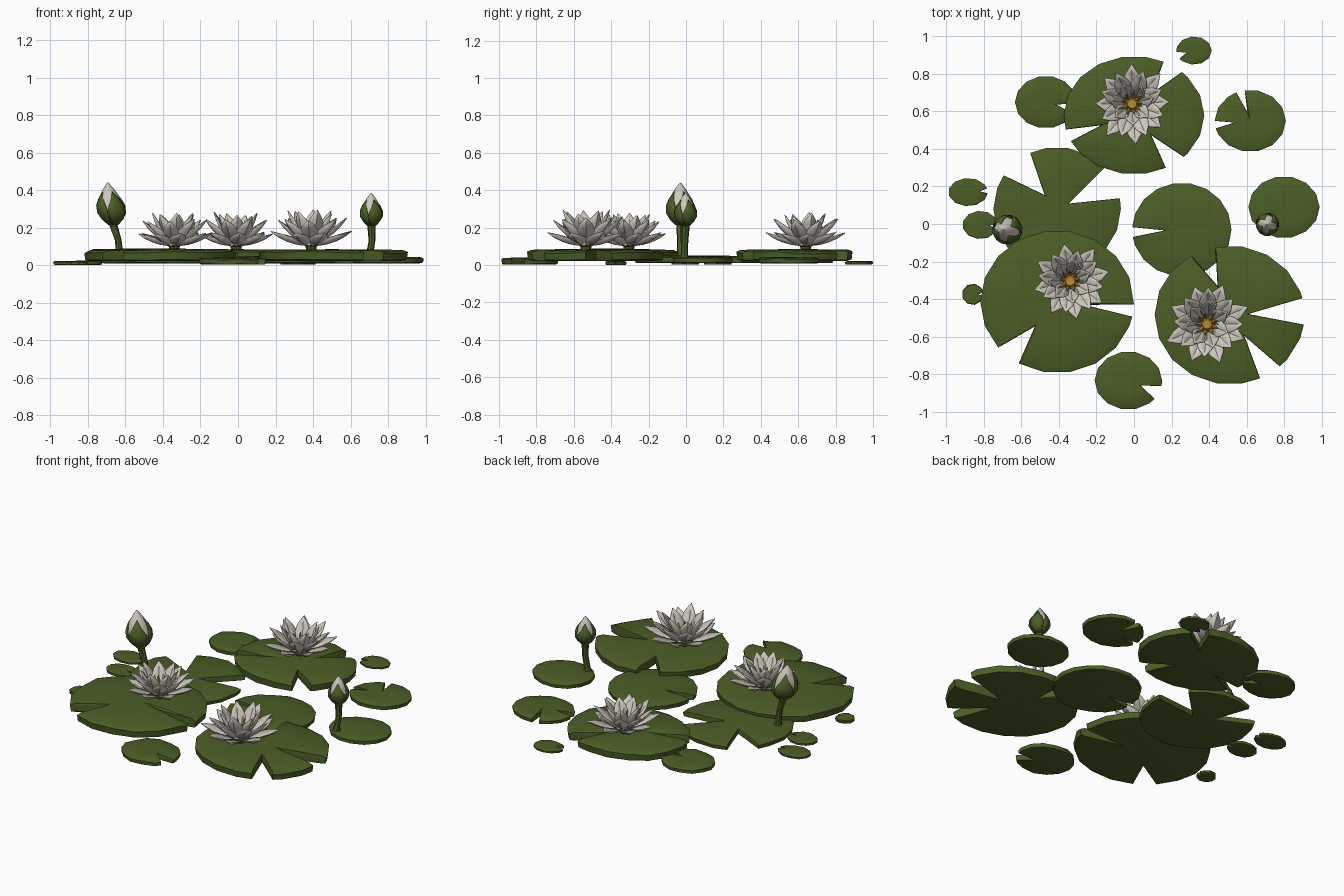
import bpy, bmesh, math, random
from mathutils import Vector, Matrix

if "Cube" in bpy.data.objects:
    bpy.data.objects.remove(bpy.data.objects["Cube"])

random.seed(4)


def material(name, col):
    m = bpy.data.materials.new(name)
    m.diffuse_color = (*col, 1)
    m.use_nodes = True
    m.node_tree.nodes["Principled BSDF"].inputs["Base Color"].default_value = m.diffuse_color
    return m


GREEN = material("leaf green", (0.07, 0.112, 0.02))
WHITE = material("petal white", (0.61, 0.57, 0.50))
GOLD = material("stamen gold", (0.48, 0.26, 0.035))


def finish(bm, name, mat, thick=0, angle=30):
    bmesh.ops.recalc_face_normals(bm, faces=bm.faces)
    me = bpy.data.meshes.new(name)
    bm.to_mesh(me)
    bm.free()
    ob = bpy.data.objects.new(name, me)
    bpy.context.collection.objects.link(ob)
    me.materials.append(mat)
    if thick:
        s = ob.modifiers.new("thickness", 'SOLIDIFY')
        s.thickness = thick
        s.offset = 0
    bpy.ops.object.select_all(action='DESELECT')
    ob.select_set(True)
    bpy.context.view_layer.objects.active = ob
    bpy.ops.object.shade_smooth_by_angle(angle=math.radians(angle))
    return ob


def bridge(bm, a, b):
    n = len(a)
    for i in range(n):
        bm.faces.new((a[i], a[(i + 1) % n], b[(i + 1) % n], b[i]))


def fan(bm, ring, point):
    c = bm.verts.new(point)
    for i in range(len(ring)):
        bm.faces.new((ring[i], ring[(i + 1) % len(ring)], c))


# Lily pad: an elliptical slab with V notches (angle, half width, depth fraction)
def pad(name, cx, cy, rx, ry, z0, z1, notches, sides=18):
    pts = []
    for i in range(sides):
        a = 360 * i / sides
        if all(abs((a - n[0] + 180) % 360 - 180) > n[1] + 4 for n in notches):
            pts.append((a, 1.0))
    for a, w, d in notches:
        pts += [((a - w) % 360, 1.0), (a % 360, d), ((a + w) % 360, 1.0)]
    pts.sort()
    wave = [random.uniform(-0.12, 0.12) * (z1 - z0) for _ in pts]
    h = z1 - z0
    bm = bmesh.new()

    def ring(s, z, k):
        return [bm.verts.new((cx + rx * r * s * math.cos(math.radians(a)),
                              cy + ry * r * s * math.sin(math.radians(a)),
                              z + k * w)) for (a, r), w in zip(pts, wave)]
    rings = [ring(0.5, z1 - 0.04 * h, 0.3), ring(0.93, z1 - 0.12 * h, 0.8),
             ring(1.0, z1 - 0.3 * h, 1), ring(0.985, z0 + 0.1 * h, 0.5),
             ring(0.9, z0, 0)]
    for a, b in zip(rings, rings[1:]):
        bridge(bm, a, b)
    fan(bm, rings[0], (cx, cy, z1))
    fan(bm, rings[-1], (cx, cy, z0 + 0.1 * h))
    finish(bm, name, GREEN)


pad("back_large_pad", 0, .58, .375, .315, .022, .085,
    [(56, 9, .45), (200, 6, .5), (306, 9, .42)])
pad("front_right_large_pad", .51, -.485, .40, .37, .022, .085,
    [(111, 10, .45), (3, 11, .25), (303, 9, .36)])
pad("front_left_large_pad", -.41, -.415, .41, .38, .022, .088,
    [(353, 5, .36), (230, 10, .45)])
pad("centre_pad", .255, -.03, .265, .25, .01, .05, [(183, 6, .34)])
pad("left_middle_pad", -.41, .08, .34, .33, .01, .05, [(131, 16, .3), (26, 16, .2)])
pad("back_left_pad", -.47, .65, .165, .14, .01, .045, [(345, 12, .35)], 14)
pad("back_right_pad", .62, .55, .19, .165, .008, .042, [(106, 7, .3), (187, 7, .45)], 14)
pad("right_bud_pad", .80, .09, .19, .165, .01, .045, [], 14)
pad("front_small_pad", -.03, -.835, .18, .155, .003, .04, [(335, 14, .4)], 14)
pad("back_tiny_pad", .32, .925, .095, .075, .003, .022, [(200, 15, .45)], 11)
pad("left_tiny_pad", -.885, .17, .105, .075, .002, .022, [(5, 10, .6)], 11)
pad("left_tiny_pad_2", -.82, -.005, .095, .075, .002, .024, [(355, 8, .5)], 11)
pad("left_tiny_pad_3", -.86, -.375, .058, .057, 0, .022, [(0, 10, .5)], 9)


# Round tube through centre points with a radius at each
def loft(name, centres, radii, mat, sides=8):
    bm = bmesh.new()
    rings = [[bm.verts.new((c[0] + r * math.cos(math.tau * i / sides),
                            c[1] + r * math.sin(math.tau * i / sides), c[2]))
              for i in range(sides)] for c, r in zip(centres, radii)]
    for a, b in zip(rings, rings[1:]):
        bridge(bm, a, b)
    fan(bm, rings[0], centres[0])
    fan(bm, rings[-1], centres[-1])
    return finish(bm, name, mat, angle=40)


# Pointed cupped petals, arranged in a whorl
WIDTH = (0.3, 0.78, 1.0, 0.72, 0.03)


def whorl(name, place, count, r0, z0, length, half, e0, e1, turn):
    bm = bmesh.new()
    for k in range(count):
        a = math.tau * (k + turn) / count + random.uniform(-.06, .06)
        size = random.uniform(.92, 1.08)
        rot = place @ Matrix.Rotation(a, 4, 'Z')
        p, rows = Vector((r0, 0, z0)), []
        for i, w in enumerate(WIDTH):
            e = math.radians(e0 + (e1 - e0) * i / 4)
            w *= half
            up = Vector((-math.sin(e), 0, math.cos(e))) * w * 0.45
            rows.append([bm.verts.new(rot @ (p + Vector((0, s * w, 0)) + up * abs(s)))
                         for s in (-1, 0, 1)])
            p = p + Vector((math.cos(e), 0, math.sin(e))) * length * size / 4
        for a_, b_ in zip(rows, rows[1:]):
            for j in (0, 1):
                bm.faces.new((a_[j], a_[j + 1], b_[j + 1], b_[j]))
    finish(bm, name, WHITE, 0.005)


def flower(tag, x, y, z, s, turn):
    place = Matrix.Translation((x, y, z)) @ Matrix.Rotation(turn, 4, 'Z') @ Matrix.Scale(s, 4)
    loft(tag + "_flower_stem", [(x, y, .05), (x, y, z), (x, y, z + .02)],
         [.022, .03, .06], GREEN)
    whorl(tag + "_outer_petals", place, 8, .035, .005, .19, .048, 8, 42, 0)
    whorl(tag + "_middle_petals", place, 8, .03, .015, .195, .047, 28, 62, .5)
    whorl(tag + "_inner_petals", place, 7, .035, .02, .178, .043, 52, 80, .2)
    # golden heart with a ring of leaning spikes
    c = place @ Vector((0, 0, 0))
    loft(tag + "_flower_heart", [c + Vector((0, 0, h)) for h in (.01, .04, .065)],
         [.04, .042, .025], GOLD)
    bm = bmesh.new()
    for k in range(9):
        m = (place @ Matrix.Rotation(math.tau * k / 9, 4, 'Z') @ Matrix.Translation((.042, 0, .065))
             @ Matrix.Rotation(math.radians(random.uniform(18, 38)), 4, 'Y'))
        bmesh.ops.create_cone(bm, segments=4, radius1=.015, radius2=.003,
                              depth=.075, cap_ends=True, matrix=m)
    finish(bm, tag + "_stamens", GOLD)


flower("left", -.34, -.305, .10, .97, .2)
flower("back", -.01, .64, .10, .98, .05)
flower("right", .39, -.535, .10, 1.05, .35)


# Closed bud: white body, four green sepals hugging it, bent stem
PROFILE = ((0, .3), (.15, .72), (.32, 1), (.5, .98), (.68, .75), (.85, .42), (1, .05))


def bud(tag, base, tip, radius, foot):
    base, tip, foot = Vector(base), Vector(tip), Vector(foot)
    line = [base.lerp(tip, t) for t, _ in PROFILE]
    loft(tag + "_bud", line, [radius * r * .93 for _, r in PROFILE], WHITE)
    bm = bmesh.new()
    for k in range(4):
        rows = []
        for (t, r), spread in zip(PROFILE[:6], (48, 48, 46, 38, 22, 2)):
            row = []
            for s in (-1, -.4, .4, 1):
                a = math.radians(90 * k + 30 + s * spread)
                q = radius * r + .003
                row.append(bm.verts.new(base.lerp(tip, t * .92)
                                        + Vector((math.cos(a), math.sin(a), 0)) * q))
            rows.append(row)
        for a_, b_ in zip(rows, rows[1:]):
            for j in range(3):
                bm.faces.new((a_[j], a_[j + 1], b_[j + 1], b_[j]))
    finish(bm, tag + "_bud_sepals", GREEN, .004, 40)
    mid = foot.lerp(base, .55) + Vector((.008, 0, 0))
    loft(tag + "_bud_stem", [foot, foot.lerp(base, .15), mid, base, line[1]],
         [.028, .019, .018, .022, radius * .6], GREEN)


bud("left", (-.665, -.03, .215), (-.695, -.03, .44), .075, (-.625, -.03, .035))
bud("right", (.712, -.002, .21), (.71, -.002, .385), .058, (.70, -.01, .03))
